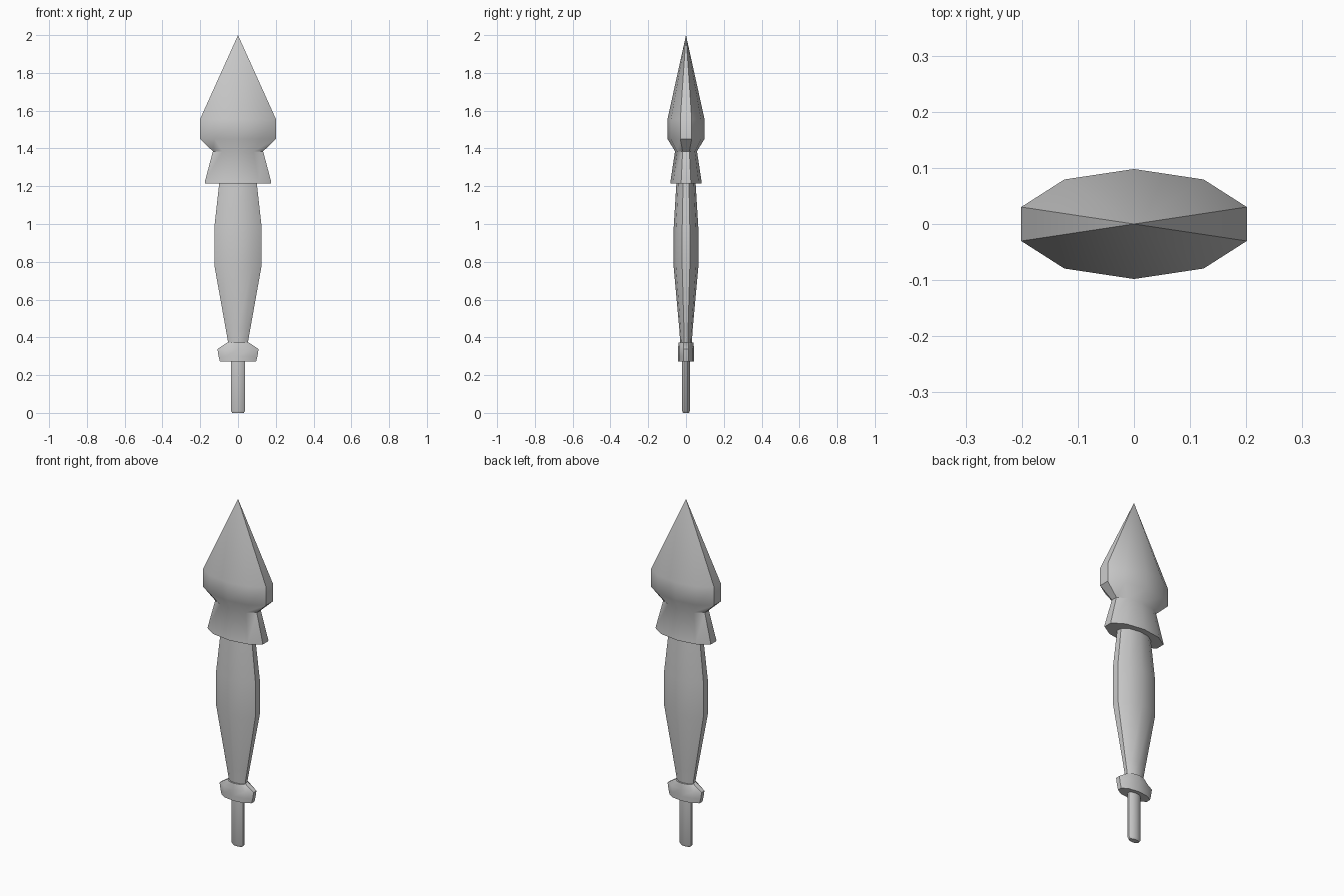
import bpy, bmesh
from math import cos, sin, pi, radians

if "Cube" in bpy.data.objects:
    bpy.data.objects.remove(bpy.data.objects["Cube"])

SIDES = 10


def lathe(name, rings, tip=None):
    """Stack flattened ten-sided rings (z, half width x, half depth y), capped at both ends."""
    bm = bmesh.new()
    loops = []
    for z, hx, hy in rings:
        rx = hx / cos(pi / SIDES)      # flat sides face +-x, corners point to +-y
        loops.append([bm.verts.new((rx * cos(pi / 2 + 2 * pi * i / SIDES),
                                    hy * sin(pi / 2 + 2 * pi * i / SIDES), z))
                      for i in range(SIDES)])
    for a, b in zip(loops, loops[1:]):
        for i in range(SIDES):
            j = (i + 1) % SIDES
            bm.faces.new((a[i], a[j], b[j], b[i]))
    bm.faces.new(loops[0][::-1])
    if tip is None:
        bm.faces.new(loops[-1])
    else:
        point = bm.verts.new((0, 0, tip))
        for i in range(SIDES):
            bm.faces.new((loops[-1][i], loops[-1][(i + 1) % SIDES], point))
    bmesh.ops.recalc_face_normals(bm, faces=bm.faces)
    mesh = bpy.data.meshes.new(name)
    bm.to_mesh(mesh)
    bm.free()
    obj = bpy.data.objects.new(name, mesh)
    bpy.context.collection.objects.link(obj)
    bpy.ops.object.select_all(action='DESELECT')
    obj.select_set(True)
    bpy.context.view_layer.objects.active = obj
    bpy.ops.object.shade_smooth_by_angle(angle=radians(40))
    return obj


# pointed head with flared skirt
lathe("spear_head", [(1.215, 0.175, 0.083), (1.222, 0.176, 0.083), (1.385, 0.133, 0.058),
                     (1.45, 0.201, 0.098), (1.555, 0.201, 0.098)], tip=2.0)

# swelling grip
lathe("grip", [(0.36, 0.05, 0.03), (0.45, 0.066, 0.036), (0.78, 0.125, 0.066),
               (0.985, 0.125, 0.065), (1.23, 0.098, 0.05)])

# collar under the grip
lathe("collar", [(0.272, 0.096, 0.042), (0.30, 0.103, 0.042),
                 (0.338, 0.109, 0.042), (0.372, 0.058, 0.040)])

# thin rod with a small bevelled end
lathe("bottom_rod", [(0.0, 0.03, 0.016), (0.012, 0.038, 0.021), (0.29, 0.038, 0.021)])
